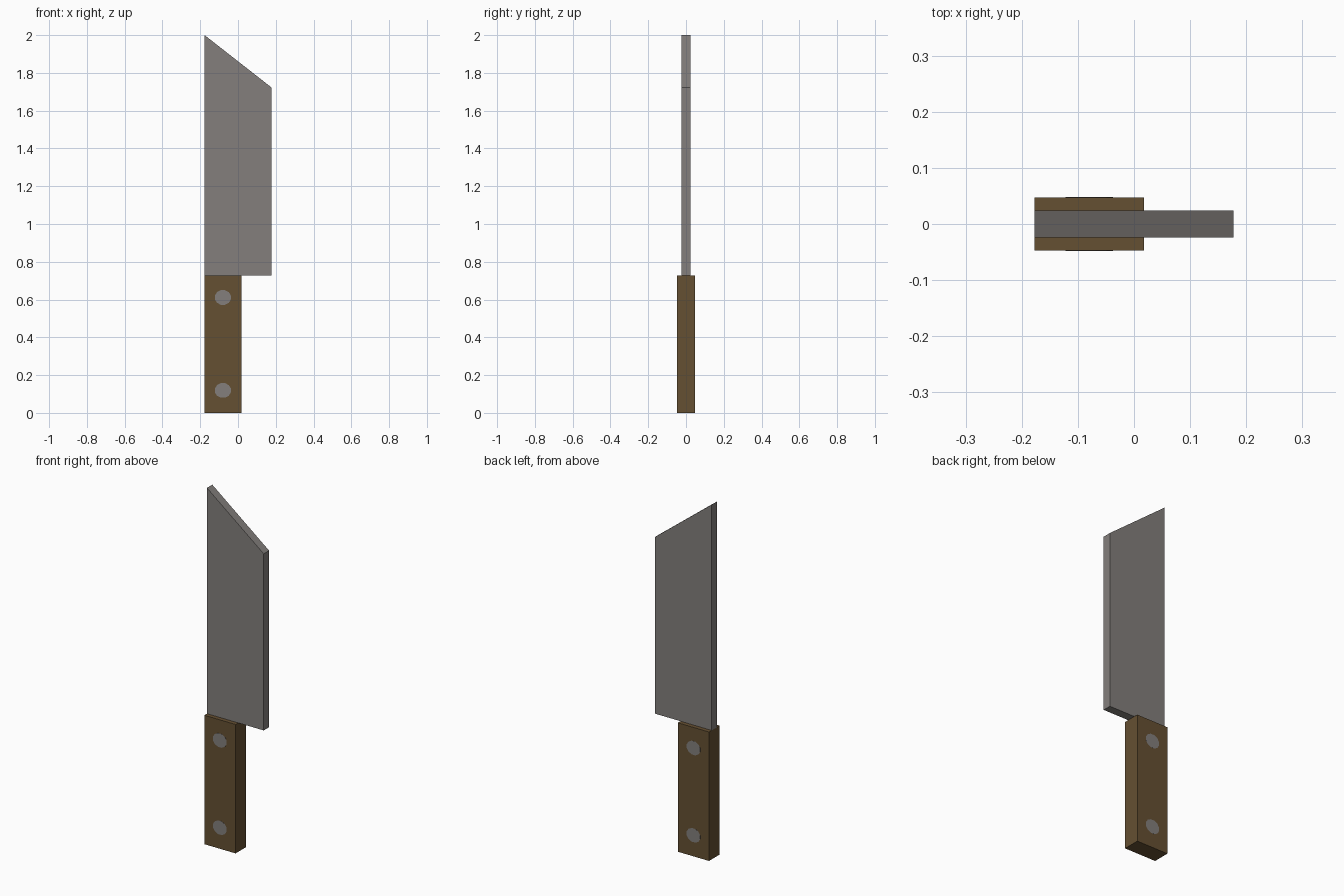
import bpy, bmesh, math

if "Cube" in bpy.data.objects:
    bpy.data.objects.remove(bpy.data.objects["Cube"])


def material(name, rgb):
    m = bpy.data.materials.new(name)
    m.diffuse_color = (*rgb, 1.0)
    m.use_nodes = True
    m.node_tree.nodes["Principled BSDF"].inputs["Base Color"].default_value = m.diffuse_color
    return m


steel = material("steel grey", (0.227, 0.212, 0.202))
wood = material("dark wood brown", (0.130, 0.080, 0.032))


def slab(name, outline, half_depth, mat):
    """Extrude an x-z outline symmetrically along y."""
    bm = bmesh.new()
    face = bm.faces.new([bm.verts.new((x, -half_depth, z)) for x, z in outline])
    ext = bmesh.ops.extrude_face_region(bm, geom=[face])
    verts = [g for g in ext["geom"] if isinstance(g, bmesh.types.BMVert)]
    bmesh.ops.translate(bm, verts=verts, vec=(0, 2 * half_depth, 0))
    bmesh.ops.recalc_face_normals(bm, faces=bm.faces)
    mesh = bpy.data.meshes.new(name)
    bm.to_mesh(mesh)
    bm.free()
    mesh.materials.append(mat)
    obj = bpy.data.objects.new(name, mesh)
    bpy.context.collection.objects.link(obj)
    return obj


BACK, EDGE, HANDLE_EDGE, BOLSTER = -0.177, 0.177, 0.018, 0.727

# blade with slanted tip
slab("blade", [(BACK, BOLSTER), (EDGE, BOLSTER), (EDGE, 1.723), (BACK, 2.0)], 0.0238, steel)

# handle block
slab("handle", [(BACK, 0), (HANDLE_EDGE, 0), (HANDLE_EDGE, BOLSTER), (BACK, BOLSTER)],
     0.0475, wood)

# rivets pass through the handle and sit almost flush on both sides
for label, z in (("lower", 0.119), ("upper", 0.611)):
    ring = [2 * math.pi * (i + 0.5) / 12 for i in range(12)]
    slab(label + "_rivet",
         [(-0.08 + 0.044 * math.cos(a), z + 0.040 * math.sin(a)) for a in ring],
         0.0482, steel)
